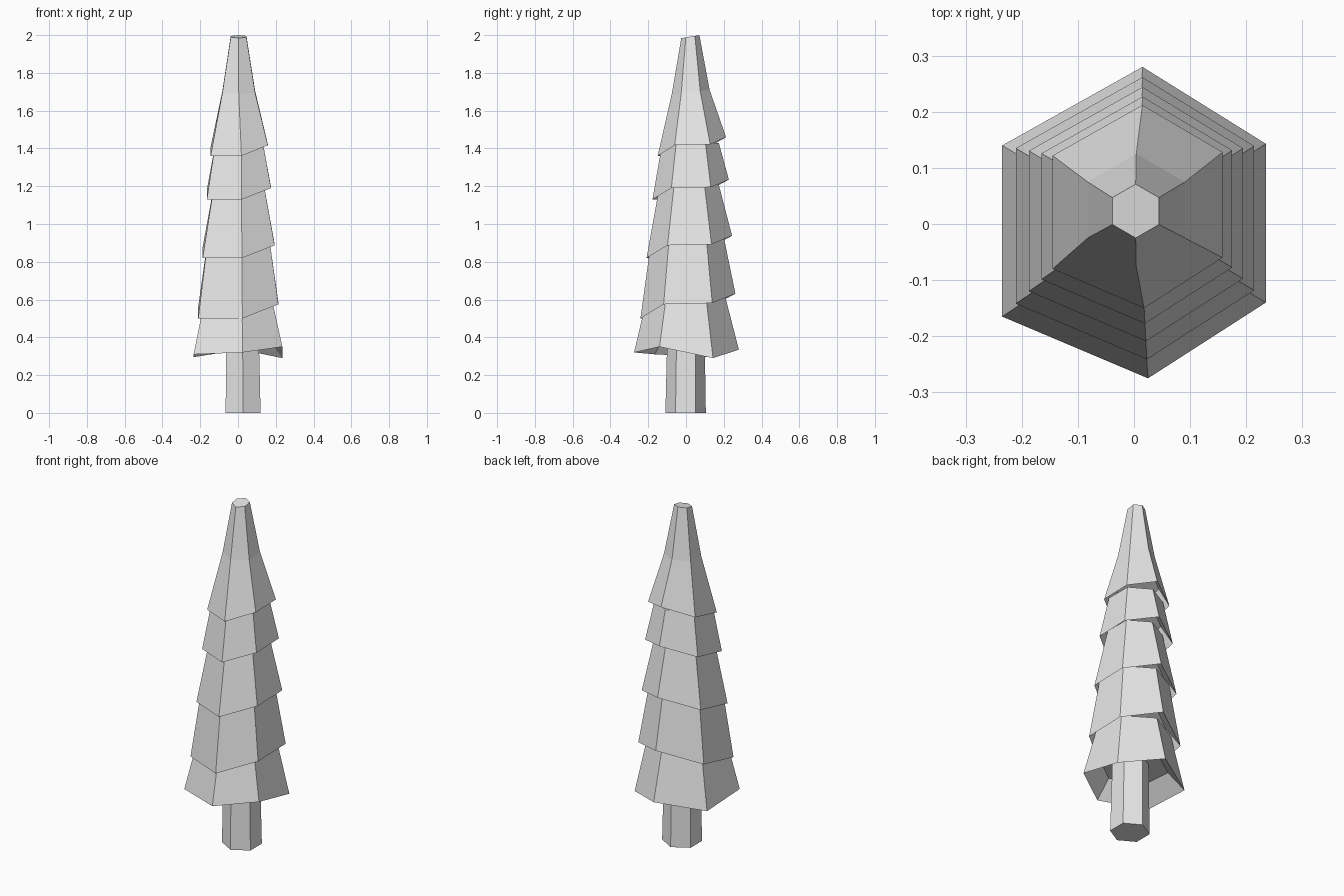
import bpy
import bmesh
import math
from mathutils import Vector

cube = bpy.data.objects.get("Cube")
if cube:
    bpy.data.objects.remove(cube, do_unlink=True)

grey = bpy.data.materials.new("light_grey")
grey.use_nodes = True
grey.diffuse_color = (0.8, 0.8, 0.8, 1)
grey.node_tree.nodes["Principled BSDF"].inputs["Base Color"].default_value = (0.8, 0.8, 0.8, 1)


def loft(name, rings):
    """Skin a list of six-point rings and cap both ends."""
    bm = bmesh.new()
    loops = [[bm.verts.new(p) for p in ring] for ring in rings]
    for low, high in zip(loops, loops[1:]):
        for i in range(6):
            j = (i + 1) % 6
            bm.faces.new((low[i], low[j], high[j], high[i]))
    bm.faces.new(loops[0][::-1])
    bm.faces.new(loops[-1])
    bmesh.ops.recalc_face_normals(bm, faces=bm.faces)
    mesh = bpy.data.meshes.new(name)
    bm.to_mesh(mesh)
    bm.free()
    mesh.materials.append(grey)
    obj = bpy.data.objects.new(name, mesh)
    bpy.context.collection.objects.link(obj)


def hexagon(x, y, z, radius, tilt=0.0):
    """Ring starting at the back corner and running counter-clockwise."""
    ring = []
    for i in range(6):
        a = math.radians(90 + 60 * i)
        dy = radius * math.sin(a)
        ring.append(Vector((x + radius * math.cos(a), y + dy, z + tilt * dy)))
    return ring


def shrink(ring, factor, z=None, lift=0.0):
    """Scale a ring about its centre, and either flatten it at z or lift it."""
    c = sum(ring, Vector()) / 6
    return [Vector((c.x + (p.x - c.x) * factor, c.y + (p.y - c.y) * factor,
                    p.z + lift if z is None else z)) for p in ring]


# Rim corners of the smallest and widest skirts: back, back-right ... round to back-left
SMALL = [(.015, .212), (-.145, .122), (-.145, -.08), (.018, -.15), (.158, -.06), (.158, .128)]
WIDE = [(.015, .28), (-.235, .14), (-.235, -.165), (.025, -.275), (.235, -.14), (.235, .143)]
SLANT = [.105, .05, 0, 0, .06, .065]
RAGGED = [.045, .005, .02, .03, .06, 0]


def rim(t, z, heights, stretch=1.0):
    return [Vector((a[0] + (b[0] - a[0]) * t, a[1] + (b[1] - a[1]) * t, z + h * stretch))
            for a, b, h in zip(SMALL, WIDE, heights)]


# Trunk
loft("trunk", [hexagon(.027, -.002, 0, .107), hexagon(.024, 0, .46, .098)])

# Foliage skirts: width blend, rim height, rim shape, slant stretch, top scale, top height
skirts = [
    ("bottom_skirt", 1.0, .29, RAGGED, 1.0, .74, .62),
    ("lower_skirt", .73, .50, SLANT, 1.25, .76, .93),
    ("middle_skirt", .47, .82, SLANT, 1.12, .67, 1.23),
    ("upper_skirt", .22, 1.13, SLANT, 1.0, .74, 1.43),
]
for name, t, z, heights, stretch, scale, top in skirts:
    edge = rim(t, z, heights, stretch)
    loft(name, [shrink(edge, .68, lift=.1), edge, shrink(edge, scale, z=top)])

# Tall tapering crown with a small tilted flat tip
edge = rim(0, 1.36, SLANT, .95)
loft("crown", [shrink(edge, .68, lift=.1), edge,
               hexagon(.004, .025, 1.7, .1, .1),
               hexagon(.003, .023, 1.992, .048, .16)])
